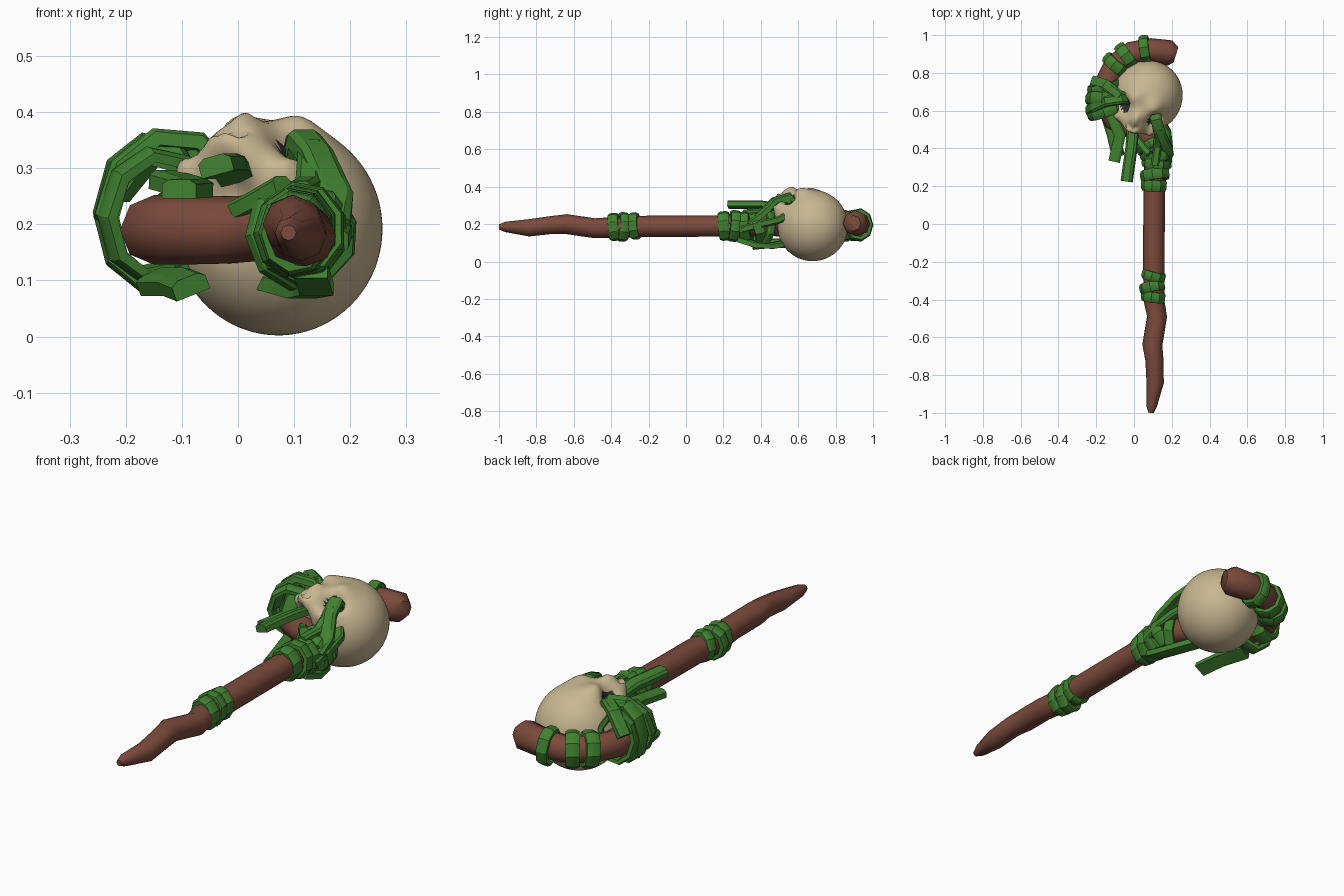
import bpy, bmesh, math
from mathutils import Vector


def material(name, rgb):
    m = bpy.data.materials.new(name)
    m.diffuse_color = (*rgb, 1)
    return m


WOOD = material("red brown wood", (0.20, 0.07, 0.045))
VINE = material("leaf green", (0.052, 0.22, 0.03))
BONE = material("bone", (0.58, 0.47, 0.285))
DARK = material("socket dark", (0.03, 0.027, 0.027))


def finish(name, bm, mats, angle):
    bmesh.ops.recalc_face_normals(bm, faces=bm.faces)
    me = bpy.data.meshes.new(name)
    bm.to_mesh(me)
    bm.free()
    ob = bpy.data.objects.new(name, me)
    bpy.context.collection.objects.link(ob)
    for m in mats:
        me.materials.append(m)
    bpy.ops.object.select_all(action='DESELECT')
    ob.select_set(True)
    bpy.context.view_layer.objects.active = ob
    bpy.ops.object.shade_smooth_by_angle(angle=math.radians(angle))
    return ob


def sweep(name, path, section, mat, ref=(0, 0, 1), angle=35):
    """Sweep section(i) -> [(side, up), ...] along a path, with closed ends."""
    pts = [Vector(p) for p in path]
    ref = Vector(ref)
    bm = bmesh.new()
    rings = []
    for i, p in enumerate(pts):
        t = (pts[min(i + 1, len(pts) - 1)] - pts[max(i - 1, 0)]).normalized()
        side = t.cross(ref).normalized()
        up = side.cross(t)
        rings.append([bm.verts.new(p + side * a + up * b) for a, b in section(i)])
    n = len(rings[0])
    for r0, r1 in zip(rings, rings[1:]):
        for k in range(n):
            bm.faces.new((r0[k], r0[(k + 1) % n], r1[(k + 1) % n], r1[k]))
    bm.faces.new(rings[0])
    bm.faces.new(rings[-1])
    return finish(name, bm, [mat], angle)


def ribbon(name, path, width, ref=(0, 0, 1), thick=0.034):
    """Flat vine strand with a slightly domed top."""
    w, t = width / 2, thick / 2
    sec = [(-w, -t), (w, -t), (w, t * 0.5), (w * 0.6, t), (-w * 0.6, t), (-w, t * 0.5)]
    return sweep(name, path, lambda i: sec, VINE, ref, 30)


def band(name, center, axis, ru, rz, width, thick=0.025, n=9):
    """Faceted vine loop around an axis; ru sideways and rz upward outer radii."""
    c, a = Vector(center), Vector(axis).normalized()
    side = a.cross(Vector((0, 0, 1))).normalized()
    up = side.cross(a)
    bm = bmesh.new()
    prof = [(-0.5, -1), (-0.5, -0.3), (-0.25, 0), (0.25, 0), (0.5, -0.3), (0.5, -1)]
    rings = []
    for k in range(n):
        th = math.tau * (k + 0.5) / n
        rings.append([bm.verts.new(c + a * (w * width)
                                   + side * (math.cos(th) * (ru + d * thick))
                                   + up * (math.sin(th) * (rz + d * thick))) for w, d in prof])
    for k in range(n):
        r0, r1 = rings[k], rings[(k + 1) % n]
        for j in range(6):
            bm.faces.new((r0[j], r0[(j + 1) % 6], r1[(j + 1) % 6], r1[j]))
    return finish(name, bm, [VINE], 30)


# Crooked shaft that bends into a hook around the skull: x, y, z, radius
shaft = [
    (0.09, -1.0, 0.185, 0.014), (0.093, -0.965, 0.185, 0.028), (0.112, -0.84, 0.18, 0.046),
    (0.108, -0.72, 0.195, 0.048), (0.097, -0.64, 0.2, 0.053), (0.122, -0.49, 0.178, 0.053),
    (0.105, -0.40, 0.182, 0.055), (0.105, -0.2, 0.188, 0.057), (0.107, 0.2, 0.19, 0.057),
    (0.11, 0.38, 0.195, 0.056), (0.07, 0.465, 0.195, 0.058), (-0.02, 0.515, 0.19, 0.06),
    (-0.105, 0.555, 0.19, 0.062), (-0.15, 0.64, 0.19, 0.062), (-0.15, 0.74, 0.19, 0.062),
    (-0.10, 0.84, 0.19, 0.062), (-0.01, 0.905, 0.192, 0.062), (0.09, 0.92, 0.2, 0.064),
    (0.19, 0.905, 0.205, 0.068), (0.222, 0.895, 0.205, 0.042)]
octagon = [(math.cos(math.tau * k / 8), math.sin(math.tau * k / 8)) for k in range(8)]
sweep("hooked_shaft", [p[:3] for p in shaft],
      lambda i: [(a * shaft[i][3], b * shaft[i][3]) for a, b in octagon], WOOD, angle=50)

# Skull: a sphere shaped by soft brushes, mirrored across its own midline
# brush = (centre, radius, push) in skull space (across, chinward, outward)
EYE = Vector((0.093, 0.085, 0.14))
brushes = [
    ((0, 0.15, 0.11), 0.085, (0, 0.06, 0.055)),          # upper jaw
    ((0.12, 0.135, 0.06), 0.045, (-0.005, 0.035, 0.045)),  # cheekbone
    ((0.07, 0.025, 0.175), 0.045, (0, 0.015, 0.022)),    # brow
    ((0, 0.10, 0.16), 0.022, (0, 0.0, 0.02)),            # nose bridge
    ((0.016, 0.135, 0.13), 0.013, (0, -0.005, -0.03)),   # nostril
    ((0, 0.185, 0.03), 0.05, (0, -0.05, 0.01)),          # palate hollow
    (tuple(EYE), 0.032, (-0.012, -0.015, -0.05)),        # eye socket
]
across, chinward = Vector((0.89, -0.456, 0)), Vector((-0.456, -0.89, 0))
bm = bmesh.new()
bmesh.ops.create_icosphere(bm, subdivisions=5, radius=0.19)
for f in bm.faces:
    c = f.calc_center_median()
    c.x = abs(c.x)
    f.material_index = 1 if (c - EYE).length < 0.034 else 0
for v in bm.verts:
    q = Vector((abs(v.co.x), v.co.y, v.co.z))
    move = Vector()
    for c, r, push in brushes:
        move += Vector(push) * math.exp(-((q - Vector(c)).length / r) ** 2)
    if v.co.x < 0:
        move.x = -move.x
    elif v.co.x < 1e-5:
        move.x = 0
    p = v.co + move
    v.co = (Vector((0.072, 0.677, 0.192)) + across * p.x * 0.97
            + chinward * p.y + Vector((0, 0, p.z)))
finish("skull", bm, [BONE, DARK], 60)

# Vine loops on the grip, below the skull and along the hook
loops = [
    ((0.103, -0.385, 0.185), (0.12, 1, 0.08), 0.066, 0.076, 0.055),
    ((0.098, -0.335, 0.185), (-0.2, 1, -0.1), 0.07, 0.08, 0.055),
    ((0.105, -0.275, 0.19), (0.25, 1, 0.1), 0.066, 0.074, 0.05),
    ((0.107, 0.205, 0.19), (0.05, 1, 0.08), 0.07, 0.08, 0.06),
    ((0.112, 0.26, 0.19), (-0.15, 1, -0.12), 0.08, 0.086, 0.06),
    ((0.118, 0.32, 0.185), (0.2, 1, 0.12), 0.078, 0.085, 0.055),
    ((0.122, 0.375, 0.18), (-0.2, 1, 0.3), 0.092, 0.09, 0.055),
    ((0.105, 0.42, 0.18), (-0.5, 1, -0.2), 0.098, 0.1, 0.045),
    ((0.06, 0.923, 0.195), (1, 0.15, 0.1), 0.078, 0.09, 0.05),
    ((-0.04, 0.888, 0.192), (0.9, 0.65, 0), 0.078, 0.085, 0.06),
    ((-0.095, 0.842, 0.19), (0.65, 0.8, 0.1), 0.078, 0.085, 0.06),
    ((-0.155, 0.715, 0.215), (-0.25, 1, 0.1), 0.092, 0.12, 0.07),
    ((-0.153, 0.655, 0.22), (0.1, 1, -0.1), 0.105, 0.145, 0.06),
    ((-0.145, 0.605, 0.215), (-0.35, 1, 0.1), 0.108, 0.125, 0.055),
]
for i, args in enumerate(loops):
    band(f"vine_loop_{i + 1}", *args)

# Strands threading the eye sockets
ribbon("right_eye_strand", [(0.11, 0.585, 0.31), (0.118, 0.55, 0.352), (0.14, 0.47, 0.325),
                            (0.175, 0.40, 0.25), (0.17, 0.34, 0.2)], 0.06)
ribbon("right_eye_inner_strand", [(0.12, 0.56, 0.325), (0.13, 0.50, 0.335), (0.125, 0.41, 0.27),
                                  (0.11, 0.31, 0.26)], 0.045)
ribbon("left_eye_strand", [(-0.03, 0.66, 0.30), (-0.07, 0.662, 0.345), (-0.15, 0.65, 0.352),
                           (-0.215, 0.62, 0.30), (-0.24, 0.60, 0.21)], 0.055, (0, 0.2, 1))
ribbon("left_eye_upper_strand", [(-0.035, 0.66, 0.31), (-0.08, 0.68, 0.345), (-0.15, 0.735, 0.335),
                                 (-0.215, 0.755, 0.25)], 0.06, (0, 0, 1))

# Strands along the side and underside, between shaft and hook
ribbon("side_strand", [(0.18, 0.30, 0.17), (0.19, 0.40, 0.20), (0.18, 0.49, 0.22),
                       (0.14, 0.55, 0.25)], 0.04, (1, 0, 0))
ribbon("lower_strand", [(0.13, 0.28, 0.12), (0.14, 0.37, 0.09), (0.115, 0.46, 0.085),
                        (0.06, 0.54, 0.10)], 0.06)
ribbon("cross_strand", [(0.08, 0.37, 0.27), (0.03, 0.43, 0.24), (-0.01, 0.49, 0.22)], 0.04)

# Loose hanging ends
ribbon("long_hanging_end", [(-0.005, 0.52, 0.29), (-0.015, 0.40, 0.305),
                            (-0.04, 0.225, 0.305)], 0.06, (-0.28, 0, 1))
ribbon("short_hanging_end", [(-0.13, 0.60, 0.28), (-0.075, 0.47, 0.265),
                             (-0.105, 0.33, 0.263)], 0.062)
ribbon("low_hanging_end", [(-0.15, 0.60, 0.10), (-0.11, 0.47, 0.10),
                           (-0.085, 0.36, 0.09)], 0.065, (-0.4, 0, 1))
